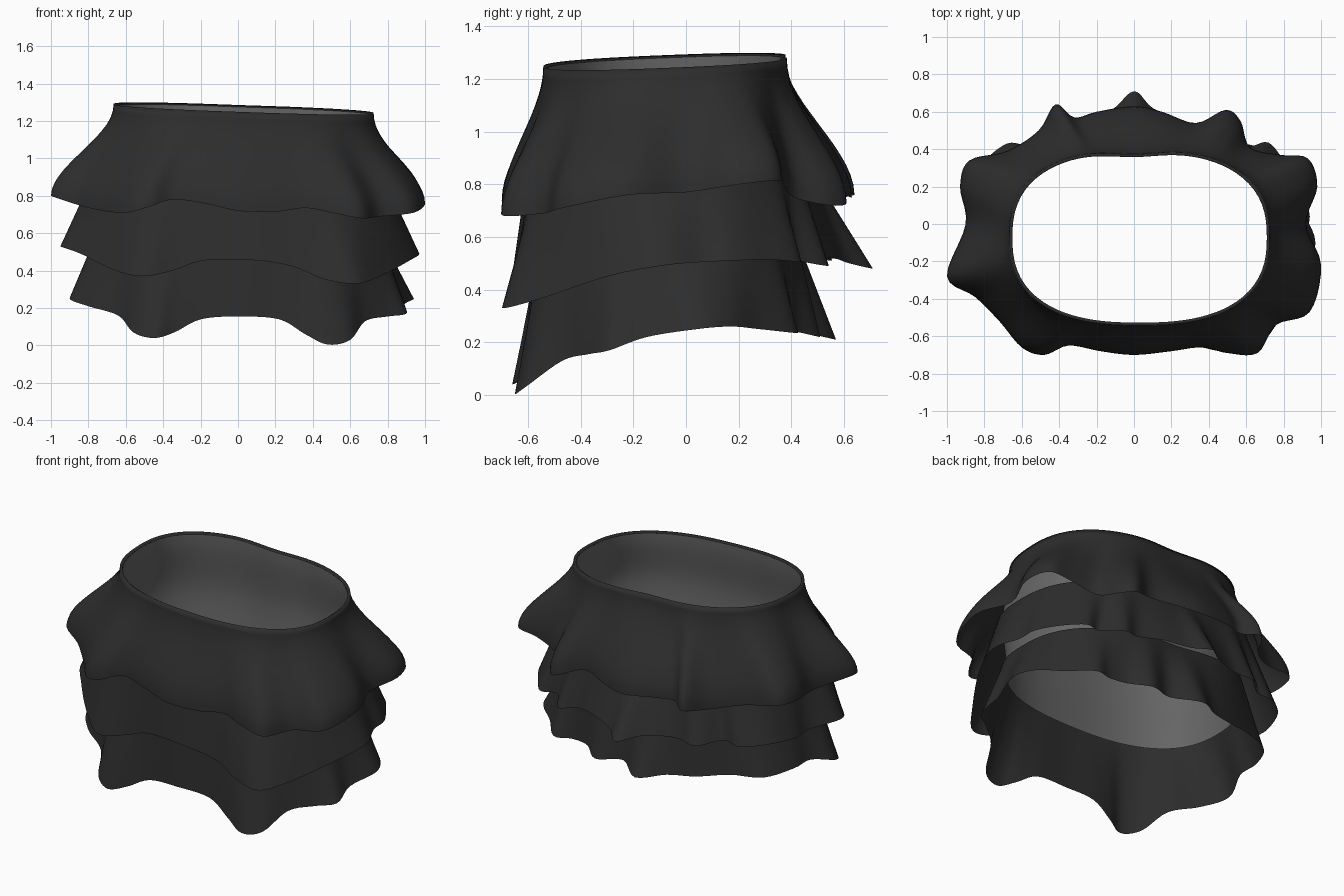
import bpy
import bmesh
import math
from mathutils import Vector

cube = bpy.data.objects.get("Cube")
if cube:
    bpy.data.objects.remove(cube, do_unlink=True)

CENTRE = Vector((0.03, -0.072))
STEPS = 5


def make_material(name, value):
    colour = (value, value, value, 1)
    material = bpy.data.materials.new(name)
    material.use_nodes = True
    material.diffuse_color = colour
    shader = material.node_tree.nodes["Principled BSDF"]
    shader.inputs["Base Color"].default_value = colour
    shader.inputs["Roughness"].default_value = 0.9
    return material


def closed_spline(points):
    """Smooth closed curve through the given hem points."""
    points = [Vector(p) for p in points]
    count = len(points)
    curve = []
    for i in range(count):
        a, b, c, d = (points[(i + k) % count] for k in (-1, 0, 1, 2))
        for s in range(STEPS):
            t = s / STEPS
            curve.append(b + (c - a) * t / 2
                         + (a * 2 - b * 5 + c * 4 - d) * t * t / 2
                         + (b * 3 - a - c * 3 + d) * t * t * t / 2)
    return curve


def oval_point(angle, half_x, half_y, height):
    """Point of a rounded oval; height is a function of x and y."""
    power = 2.5
    ca, sa = math.cos(angle), math.sin(angle)
    radius = (abs(ca / half_x) ** power + abs(sa / half_y) ** power) ** (-1 / power)
    x, y = CENTRE.x + radius * ca, CENTRE.y + radius * sa
    # The waist dips slightly inward at the middle of the back
    if sa > 0:
        y -= 0.025 * math.exp(-(x / 0.2) ** 2)
    return Vector((x, y, height(x, y)))


def waist_height(x, y):
    return 1.268 - 0.035 * x + 0.04 * (y - CENTRE.y)


def inner_height(x, y):
    return waist_height(x, y) - 0.01


def spread_angles(curve, reach=8):
    """Directions of the hem points, evened out so folds fade softly upward."""
    spokes = [(p.xy - CENTRE).normalized() for p in curve]
    count = len(spokes)
    angles = []
    for i in range(count):
        total = sum((spokes[(i + k) % count] for k in range(-reach, reach + 1)),
                    Vector((0, 0)))
        angles.append(math.atan2(total.y, total.x))
    return angles


def build_sheet(name, rings, material):
    """Open tube of cloth joining equal rings from top to bottom."""
    bm = bmesh.new()
    rows = [[bm.verts.new(p) for p in ring] for ring in rings]
    for upper, lower in zip(rows, rows[1:]):
        for i in range(len(upper)):
            j = (i + 1) % len(upper)
            bm.faces.new((upper[i], lower[i], lower[j], upper[j])).smooth = True
    mesh = bpy.data.meshes.new(name)
    bm.to_mesh(mesh)
    bm.free()
    mesh.materials.append(material)
    obj = bpy.data.objects.new(name, mesh)
    bpy.context.collection.objects.link(obj)


def flare(top, hem, ease, rows=14):
    """Rings spreading from the top ring out to the hem."""
    rings = []
    for r in range(rows + 1):
        t = r / rows
        ring = []
        for a, b in zip(top, hem):
            p = a.lerp(b, ease(t))
            p.z = a.z + (b.z - a.z) * t
            ring.append(p)
        rings.append(ring)
    return rings


def smooth_ease(t):
    return t * t * (3 - 2 * t)


def straight_ease(t):
    return t


black_cloth = make_material("black cloth", 0.026)
grey_lining = make_material("grey lining", 0.13)

# Hem paths, anticlockwise from the model's left side
upper_hem = [
    (.92, 0, .77), (.98, .2, .8), (.93, .35, .815), (.78, .37, .8),
    (.62, .41, .75), (.57, .55, .72), (.49, .61, .73), (.33, .54, .78),
    (.15, .6, .76), (0, .63, .75), (-.2, .6, .77), (-.32, .57, .77),
    (-.42, .64, .76), (-.51, .5, .74), (-.68, .39, .77), (-.88, .34, .8),
    (-.93, .2, .8), (-.9, 0, .78), (-1, -.28, .8), (-.85, -.39, .75),
    (-.72, -.52, .72), (-.6, -.66, .71), (-.48, -.7, .74), (-.35, -.65, .78),
    (-.18, -.68, .76), (0, -.7, .72), (.2, -.68, .715), (.36, -.66, .735),
    (.5, -.69, .71), (.66, -.69, .68), (.76, -.54, .69), (.94, -.47, .71),
    (1, -.22, .76),
]
middle_hem = [
    (.91, .06, .505), (.9, .18, .51), (.82, .31, .515), (.72, .435, .505),
    (.61, .42, .51), (.52, .54, .49), (.4, .51, .51), (.25, .56, .52),
    (.1, .62, .5), (0, .71, .48), (-.12, .61, .51), (-.3, .54, .52),
    (-.45, .55, .51), (-.56, .43, .53), (-.68, .43, .52), (-.81, .32, .53),
    (-.87, .15, .52), (-.87, 0, .52), (-.95, -.2, .53), (-.84, -.37, .49),
    (-.68, -.54, .41), (-.52, -.66, .37), (-.35, -.64, .4), (-.18, -.64, .455),
    (.1, -.66, .455), (.3, -.65, .42), (.46, -.68, .355), (.63, -.69, .33),
    (.76, -.54, .37), (.91, -.3, .45), (.97, -.1, .49),
]
lower_hem = [
    (.94, .04, .25), (.88, .17, .26), (.76, .28, .25), (.635, .42, .235),
    (.52, .4, .24), (.4, .42, .24), (.28, .51, .22), (.12, .46, .235),
    (-.04, .57, .21), (-.2, .48, .235), (-.37, .43, .25), (-.56, .36, .285),
    (-.74, .28, .285), (-.83, .1, .3), (-.84, -.05, .3), (-.9, -.22, .25),
    (-.8, -.36, .21), (-.64, -.46, .16), (-.56, -.6, .07),
    (-.45, -.66, .04), (-.34, -.62, .07), (-.2, -.6, .14), (0, -.61, .155),
    (.22, -.6, .14), (.36, -.62, .06), (.48, -.65, .005), (.6, -.61, .03),
    (.68, -.47, .13), (.8, -.37, .155), (.9, -.29, .17), (.89, -.15, .22),
]

# Top tier, with the cloth turned inward over the waist
hem = closed_spline(upper_hem)
angles = spread_angles(hem)
waist = [oval_point(a, .695, .47, waist_height) for a in angles]
turned = [oval_point(a, .68, .455, inner_height) for a in angles]
build_sheet("top_ruffle", [turned] + flare(waist, hem, smooth_ease), black_cloth)

# Two lower tiers, gathered onto the lining along slightly sloping seams
for name, path, half_x, half_y, top_z in (
    ("middle_ruffle", middle_hem, .765, .52, .94),
    ("bottom_ruffle", lower_hem, .745, .5, .64),
):
    hem = closed_spline(path)
    top = [oval_point(a, half_x, half_y, lambda x, y: top_z - .09 * x)
           for a in spread_angles(hem)]
    build_sheet(name, flare(top, hem, straight_ease), black_cloth)

# Inner lining: bulges below the waist, then draws in to the lowest seam
angles = [math.tau * i / 96 for i in range(96)]
lining_top = [oval_point(a, .68, .455, inner_height) for a in angles]
lining_hip = [oval_point(a, .74, .495, lambda x, y: .9) for a in angles]
lining_base = [oval_point(a, .715, .47, lambda x, y: .52) for a in angles]
build_sheet("lining",
            flare(lining_top, lining_hip, smooth_ease, 8)
            + flare(lining_hip, lining_base, smooth_ease, 8)[1:],
            grey_lining)
